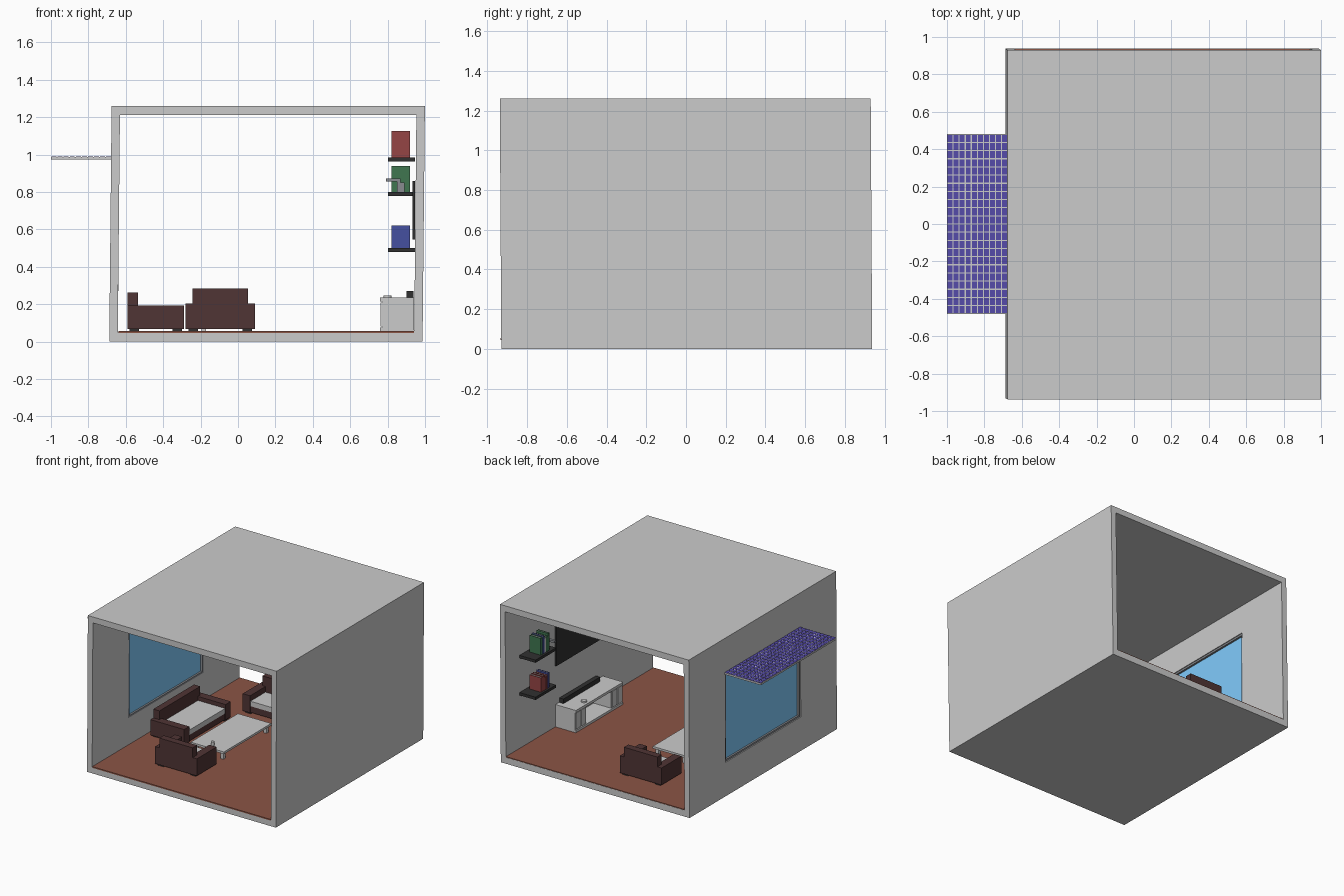
import bpy, bmesh, random
from math import radians
from mathutils import Matrix, Vector

if "Cube" in bpy.data.objects:
    bpy.data.objects.remove(bpy.data.objects["Cube"])

random.seed(4)

def material(name, r, g, b):
    m = bpy.data.materials.new(name)
    m.diffuse_color = (r, g, b, 1)
    m.use_nodes = True
    m.node_tree.nodes["Principled BSDF"].inputs["Base Color"].default_value = m.diffuse_color
    return m

FLOOR = material("wood", .26, .09, .06)
LEATHER = material("leather", .08, .035, .035)
BLACK = material("black", .03, .03, .03)
DARK = material("dark_grey", .25, .26, .28)
STONE = material("mid_grey", .55, .55, .55)
GLASS = material("glass", .22, .6, .98)
CELL = material("cell", .09, .07, .4)
RED = material("red", .3, .06, .06)
GREEN = material("green", .05, .18, .08)
BLUE = material("blue", .06, .08, .35)
WHITE = material("white", .9, .9, .9)

def boxes(name, items, mat=None, matrix=Matrix()):
    """One object made of axis-aligned boxes (x0, x1, y0, y1, z0, z1)."""
    bm = bmesh.new()
    for x0, x1, y0, y1, z0, z1 in items:
        place = (Matrix.Translation(((x0 + x1) / 2, (y0 + y1) / 2, (z0 + z1) / 2))
                 @ Matrix.Diagonal((x1 - x0, y1 - y0, z1 - z0, 1)))
        bmesh.ops.create_cube(bm, size=1, matrix=matrix @ place)
    mesh = bpy.data.meshes.new(name)
    bm.to_mesh(mesh)
    bm.free()
    obj = bpy.data.objects.new(name, mesh)
    bpy.context.collection.objects.link(obj)
    if mat:
        mesh.materials.append(mat)
    return obj

def cut(obj, cutter):
    mod = obj.modifiers.new(cutter.name, 'BOOLEAN')
    mod.operation = 'DIFFERENCE'
    mod.solver = 'EXACT'
    mod.object = cutter
    cutter.hide_render = True
    cutter.hide_viewport = True

# Room: tunnel open at both ends, leaning very slightly
lean = Matrix(((1, 0, .01, -.0063), (0, 1, -.006, .0038), (0, 0, 1, 0), (0, 0, 0, 1)))
room = boxes("room_shell", [(-.682, .993, -.934, .934, 0, 1.26)], None, lean)
cut(room, boxes("tunnel_cutter", [(-.637, .948, -1.2, 1.2, .05, 1.212)], None, lean))
WY, WZ0, WZ1 = .477, .27, .985
cut(room, boxes("window_cutter", [(-.8, -.55, -WY, WY, WZ0, WZ1)]))
boxes("wood_floor", [(-.639, .942, -.934, .936, .046, .056)], FLOOR)

# Window
f = .015
boxes("window_glass", [(-.663, -.655, -WY, WY, WZ0, WZ1)], GLASS)
boxes("window_frame", [(-.678, -.64, -WY, -WY + f, WZ0, WZ1), (-.678, -.64, WY - f, WY, WZ0, WZ1),
                       (-.678, -.64, -WY, WY, WZ0, WZ0 + f), (-.678, -.64, -WY, WY, WZ1 - f, WZ1)], DARK)

# Solar awning with a grid of cells
boxes("solar_panel", [(-1, -.67, -.48, .48, .974, .988)], STONE)
NX, NY = 10, 22
dx, dy = .325 / NX, .96 / NY
boxes("solar_cells", [(-1 + i * dx + .003, -1 + (i + 1) * dx - .003,
                       -.48 + j * dy + .003, -.48 + (j + 1) * dy - .003, .986, .99)
                      for i in range(NX) for j in range(NY)], CELL)

# Seating: local x is width, back at local y = 0, facing +y
def couch(name, w, d, arm, back, at, turn):
    m = Matrix.Translation(Vector(at)) @ Matrix.Rotation(radians(turn), 4, 'Z')
    h, t = w / 2, .065
    boxes(name + "_body", [(-h, -h + t, 0, d, .068, arm), (h - t, h, 0, d, .068, arm),
                           (-h + t, h - t, 0, d - .008, .068, .12),
                           (-h + .037, h - .037, 0, .055, .068, back)], LEATHER, m)
    boxes(name + "_cushion", [(-h + t, h - t, .055, d - .004, .12, .16)], STONE, m)
    s = .05
    boxes(name + "_legs", [(x, x + s, y, y + s, .054, .07)
                           for x in (-h + .015, h - .015 - s) for y in (.01, d - .01 - s)], BLACK, m)

couch("sofa", .59, .3, .192, .262, (-.59, .027, 0), -90)
couch("front_armchair", .37, .25, .205, .283, (-.095, -.65, 0), 0)
couch("back_armchair", .37, .25, .205, .283, (-.095, .71, 0), 180)

# Coffee table and cup
boxes("coffee_table_top", [(-.21, .085, -.3, .3, .108, .125)], STONE)
boxes("coffee_table_legs", [(x, x + .025, y, y + .025, .054, .11)
                            for x in (-.195, .045) for y in (-.285, .26)], STONE)

def cylinder(name, r, h, at, mat):
    bpy.ops.mesh.primitive_cylinder_add(vertices=16, radius=r, depth=h,
                                        location=(at[0], at[1], at[2] + h / 2))
    o = bpy.context.object
    o.name = name
    o.data.materials.append(mat)
    bpy.ops.object.shade_smooth_by_angle()

cylinder("table_cup", .013, .03, (-.05, -.25, .125), WHITE)

# Media cabinet: top, base, two end cupboards with doors, open middle
boxes("cabinet", [(.76, .94, -.29, .31, .215, .235), (.76, .94, -.29, .31, .054, .075),
                  (.77, .94, .17, .31, .07, .22), (.77, .94, -.29, -.15, .07, .22),
                  (.925, .94, -.16, .18, .07, .22)], STONE)
boxes("cabinet_doors", [(.763, .772, y, y + .06, .08, .21) for y in (.175, .243, -.285, -.217)], STONE)
boxes("sound_bar", [(.902, .938, -.2, .265, .235, .272)], BLACK)
cylinder("cabinet_dish", .022, .012, (.8, .15, .235), WHITE)

# Television
boxes("television", [(.932, .945, -.26, .31, .545, .86)], BLACK)

# Wall shelves with books
def shelf(name, y0, z, colours, height):
    boxes(name, [(.803, .945, y0, y0 + .26, z, z + .022)], BLACK)
    y = y0 + .06
    for i, mat in enumerate(colours):
        w = random.uniform(.018, .026)
        h = height * random.uniform(.82, 1) if i else height
        boxes(f"{name}_cover_{i}", [(.82, .92, y, y + .004, z + .022, z + .022 + h),
                                    (.82, .92, y + w - .004, y + w, z + .022, z + .022 + h),
                                    (.82, .824, y, y + w, z + .022, z + .022 + h)], mat)
        boxes(f"{name}_pages_{i}", [(.824, .917, y + .004, y + w - .004, z + .026, z + .018 + h)], WHITE)
        y += w + .001

shelf("low_shelf", .5, .48, [BLUE, RED, RED, RED, RED], .12)
shelf("middle_shelf", .5, .778, [GREEN, GREEN, WHITE, BLUE, GREEN], .14)
shelf("high_shelf", -.7, .963, [RED, GREEN, GREEN, RED], .14)

# Small ornament on the middle shelf
boxes("shelf_ornament", [(.85, .89, .515, .545, .8, .85), (.79, .86, .52, .54, .855, .872),
                         (.85, .87, .522, .538, .84, .872)], DARK)
